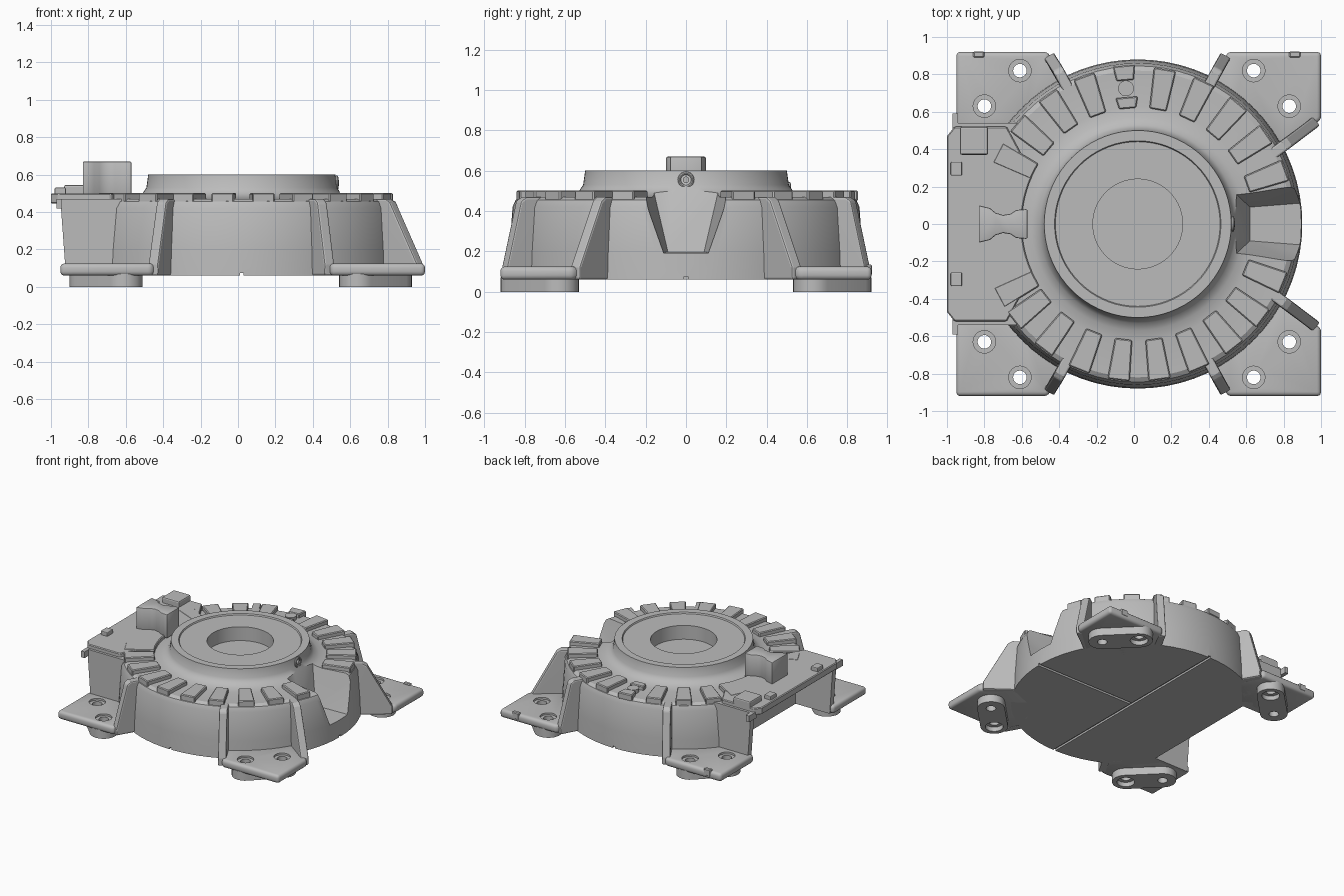
import bpy, bmesh, math
from mathutils import Vector

if "Cube" in bpy.data.objects:
    bpy.data.objects.remove(bpy.data.objects["Cube"])

grey = bpy.data.materials.new("cast_grey")
grey.use_nodes = True
grey.diffuse_color = (0.5, 0.5, 0.5, 1)
grey.node_tree.nodes["Principled BSDF"].inputs["Base Color"].default_value = (0.5, 0.5, 0.5, 1)
CX = 0.02  # axis of the round body


def finish(name, bm):
    bmesh.ops.recalc_face_normals(bm, faces=bm.faces)
    me = bpy.data.meshes.new(name)
    bm.to_mesh(me)
    bm.free()
    me.materials.append(grey)
    ob = bpy.data.objects.new(name, me)
    bpy.context.collection.objects.link(ob)
    return ob


def apply(ob, mod):
    bpy.ops.object.select_all(action="DESELECT")
    bpy.context.view_layer.objects.active = ob
    ob.select_set(True)
    bpy.ops.object.modifier_apply(modifier=mod.name)


def bevel(ob, width, segments=2):
    mod = ob.modifiers.new("bevel", "BEVEL")
    mod.width, mod.segments = width, segments
    mod.limit_method, mod.angle_limit = "ANGLE", math.radians(40)
    apply(ob, mod)
    return ob


def cut(ob, *cutters):
    for cutter in cutters:
        mod = ob.modifiers.new("cut", "BOOLEAN")
        mod.operation, mod.solver, mod.object = "DIFFERENCE", "EXACT", cutter
        apply(ob, mod)
    for cutter in cutters:
        bpy.data.objects.remove(cutter)


def smooth(ob):
    bpy.ops.object.select_all(action="DESELECT")
    bpy.context.view_layer.objects.active = ob
    ob.select_set(True)
    bpy.ops.object.shade_smooth_by_angle(angle=math.radians(30))


def hull(name, points):
    bm = bmesh.new()
    for p in points:
        bm.verts.new(p)
    bmesh.ops.convex_hull(bm, input=bm.verts)
    bmesh.ops.dissolve_limit(bm, angle_limit=0.01, verts=bm.verts, edges=bm.edges)
    return finish(name, bm)


def prism(name, outline, z0, z1):
    bm = bmesh.new()
    face = bm.faces.new([bm.verts.new((x, y, z0)) for x, y in outline])
    up = bmesh.ops.extrude_face_region(bm, geom=[face])["geom"]
    for v in up:
        if isinstance(v, bmesh.types.BMVert):
            v.co.z = z1
    if face.is_valid is False or len(bm.faces) < len(outline) + 2:
        bm.faces.new([v for v in bm.verts if v.co.z == z0])
    return finish(name, bm)


def box(name, x0, x1, y0, y1, z0, z1):
    return prism(name, [(x0, y0), (x1, y0), (x1, y1), (x0, y1)], z0, z1)


def arc(cx, cy, r, a0, a1, n):
    angles = [math.radians(a0 + (a1 - a0) * i / n) for i in range(n + 1)]
    return [(cx + r * math.cos(a), cy + r * math.sin(a)) for a in angles]


def disc(name, x, y, r, z0, z1, n=32):
    return prism(name, arc(x, y, r, 0, 360 - 360 / n, n - 1), z0, z1)


# round housing with coved collar and stepped centre well
profile = [(0, 0.06), (0.88, 0.06), (0.875, 0.2), (0.86, 0.42), (0.845, 0.455), (0.82, 0.47),
           (0.63, 0.47), (0.57, 0.48), (0.53, 0.5), (0.51, 0.53), (0.5, 0.6), (0.445, 0.6),
           (0.44, 0.59), (0.24, 0.59), (0.24, 0.48), (0, 0.48)]
bm = bmesh.new()
N = 72
rings = []
for r, z in profile:
    if r == 0:
        rings.append([bm.verts.new((CX, 0, z))] * N)
    else:
        rings.append([bm.verts.new((CX + r * math.cos(math.tau * i / N), r * math.sin(math.tau * i / N), z))
                      for i in range(N)])
for low, high in zip(rings, rings[1:]):
    for i in range(N):
        j = (i + 1) % N
        bm.faces.new(list(dict.fromkeys([low[i], low[j], high[j], high[i]])))
housing = finish("housing", bm)

# radial channel, open left bay, underside grooves, collar port
channel = hull("channel_cutter", [(x, s * y, z) for s in (1, -1) for x, y, z in
               [(0.62, 0.09, 0.2), (0.54, 0.165, 0.52), (1, 0.12, 0.19), (1, 0.24, 0.52)]])
bay = box("bay_cutter", -1.1, -0.62, -0.5, 0.5, 0, 0.445)
groove_y = box("groove_cutter", CX - 0.01, CX + 0.01, -1, 1, 0, 0.075)
groove_x = box("groove_cutter", CX, 1, -0.01, 0.01, 0, 0.075)
cut(housing, channel, bay, groove_y, groove_x)
smooth(housing)

# small port on the collar
bpy.ops.mesh.primitive_torus_add(major_radius=0.033, minor_radius=0.008, major_segments=24, minor_segments=8,
                                 location=(CX + 0.508, 0, 0.555), rotation=(0, math.pi / 2, 0))
port = bpy.context.object
port.name = "collar_port"
port.data.materials.append(grey)
smooth(port)
bpy.ops.mesh.primitive_cylinder_add(radius=0.016, depth=0.04, vertices=16,
                                    location=(CX + 0.5, 0, 0.555), rotation=(0, math.pi / 2, 0))
plug = bpy.context.object
plug.name = "collar_port_plug"
plug.data.materials.append(grey)


# radial teeth around the top
def tooth(name, angle, r0, r1, w0=0.046, w1=0.06):
    a = math.radians(angle)
    u, v = Vector((math.cos(a), math.sin(a))), Vector((-math.sin(a), math.cos(a)))
    corners = [u * r0 - v * w0, u * r1 - v * w1, u * r1 + v * w1, u * r0 + v * w0]
    return bevel(prism(name, [(CX + c.x, c.y) for c in corners], 0.45, 0.502), 0.006, 1)


for i in range(10):
    upper = min(20 + 15 * i, 153)
    if upper == 95:
        tooth("marked_tooth_inner", upper, 0.62, 0.68)
        tooth("marked_tooth_outer", upper, 0.77, 0.85)
        disc("marker_boss", CX - 0.063, 0.725, 0.042, 0.45, 0.5)
    else:
        tooth("tooth", upper, 0.62, 0.84)
    tooth("tooth", -min(22 + 15 * i, 152), 0.62, 0.84)

# left deck over the open bay
deck = prism("left_deck", [(-1, 0.47), (-1, -0.47), (-0.96, -0.52), (-0.68, -0.52)]
             + arc(CX, 0, 0.62, 205, 155, 12) + [(-0.68, 0.52), (-0.96, 0.52)], 0.445, 0.5)
bevel(deck, 0.006, 1)
for s in (1, -1):
    bevel(box("deck_pad", -0.98, -0.92, s * 0.295 - 0.037, s * 0.295 + 0.037, 0.48, 0.53), 0.006)
bevel(box("deck_block", -0.93, -0.78, 0.37, 0.52, 0.48, 0.545), 0.01)

# waisted tower on the deck
half = [(-0.57, 0.08), (-0.63, 0.075), (-0.66, 0.055), (-0.70, 0.048), (-0.74, 0.06),
        (-0.77, 0.085), (-0.83, 0.1)]
tower = prism("waisted_tower", half + [(x, -y) for x, y in reversed(half)], 0.48, 0.67)
bevel(tower, 0.008)
smooth(tower)


def fin(name, inner, low, high, s, t=0.03):
    a, b, c = Vector(inner), Vector(low), Vector(high)
    n = (b - a).normalized()
    n = Vector((-n.y, n.x)) * t
    pts = [(p, z) for p, z in ((a, 0.06), (b, 0.06), (b, 0.12), (c, 0.45), (a, 0.47), (a.lerp(c, 0.8), 0.47))]
    ob = hull(name, [(p.x + k * n.x, s * (p.y + k * n.y), z) for p, z in pts for k in (1, -1)])
    return bevel(ob, 0.01)


# four mounting feet with fins, pads and bolt holes
right_foot = [(0.42, 0.74), (0.5, 0.92), (1, 0.92), (1, 0.56), (0.8, 0.38), (0.5, 0.5)]
left_foot = [(-0.37, 0.74), (-0.46, 0.92), (-0.95, 0.92), (-0.95, 0.5), (-0.58, 0.5)]
for s, place in ((1, "back"), (-1, "front")):
    for side, outline, holes in (("left", right_foot, [(0.64, 0.82), (0.83, 0.63)]),
                                 ("right", left_foot, [(-0.61, 0.82), (-0.8, 0.63)])):
        name = place + "_" + side
        foot = bevel(prism(name + "_foot", [(x, s * y) for x, y in outline], 0.06, 0.125), 0.022, 3)
        (x0, y0), (x1, y1) = holes
        turn = 45 if x1 > x0 else 135
        ends = arc(x0, y0, 0.1, turn, turn + 180, 12) + arc(x1, y1, 0.1, turn + 180, turn + 360, 12)
        if x1 < x0:
            ends = arc(x0, y0, 0.1, -45, 135, 12) + arc(x1, y1, 0.1, 135, 315, 12)
        pad = prism(name + "_pad", [(x, s * y) for x, y in ends], 0, 0.07)
        for x, y in holes:
            cut(foot, disc("hole_cutter", x, s * y, 0.036, -0.1, 0.3),
                disc("seat_cutter", x, s * y, 0.06, 0.11, 0.3))
            cut(pad, disc("hole_cutter", x, s * y, 0.036, -0.1, 0.3))
        cut(pad, disc("recess_cutter", x0, s * y0, 0.065, -0.1, 0.035))
        smooth(foot)
        smooth(pad)
    fin(place + "_left_inner_fin", (0.38, 0.70), (0.49, 0.90), (0.45, 0.83), s)
    fin(place + "_left_outer_fin", (0.70, 0.345), (0.975, 0.55), (0.83, 0.44), s)
    fin(place + "_right_inner_fin", (-0.34, 0.70), (-0.455, 0.90), (-0.41, 0.83), s)
    hull(place + "_bay_wall", [(x, s * y, z) for y in (0.495, 0.54) for x, z in
         ((-0.55, 0.06), (-0.92, 0.06), (-0.95, 0.47), (-0.55, 0.47))])
    box(place + "_bay_flange", -0.97, -0.94, min(s * 0.5, s * 0.59), max(s * 0.5, s * 0.59), 0.42, 0.47)

# little tabs on the back edge
for x in (-0.83, 0.86):
    bevel(box("edge_tab", x - 0.03, x + 0.03, 0.89, 0.922, 0.08, 0.135), 0.006, 1)
